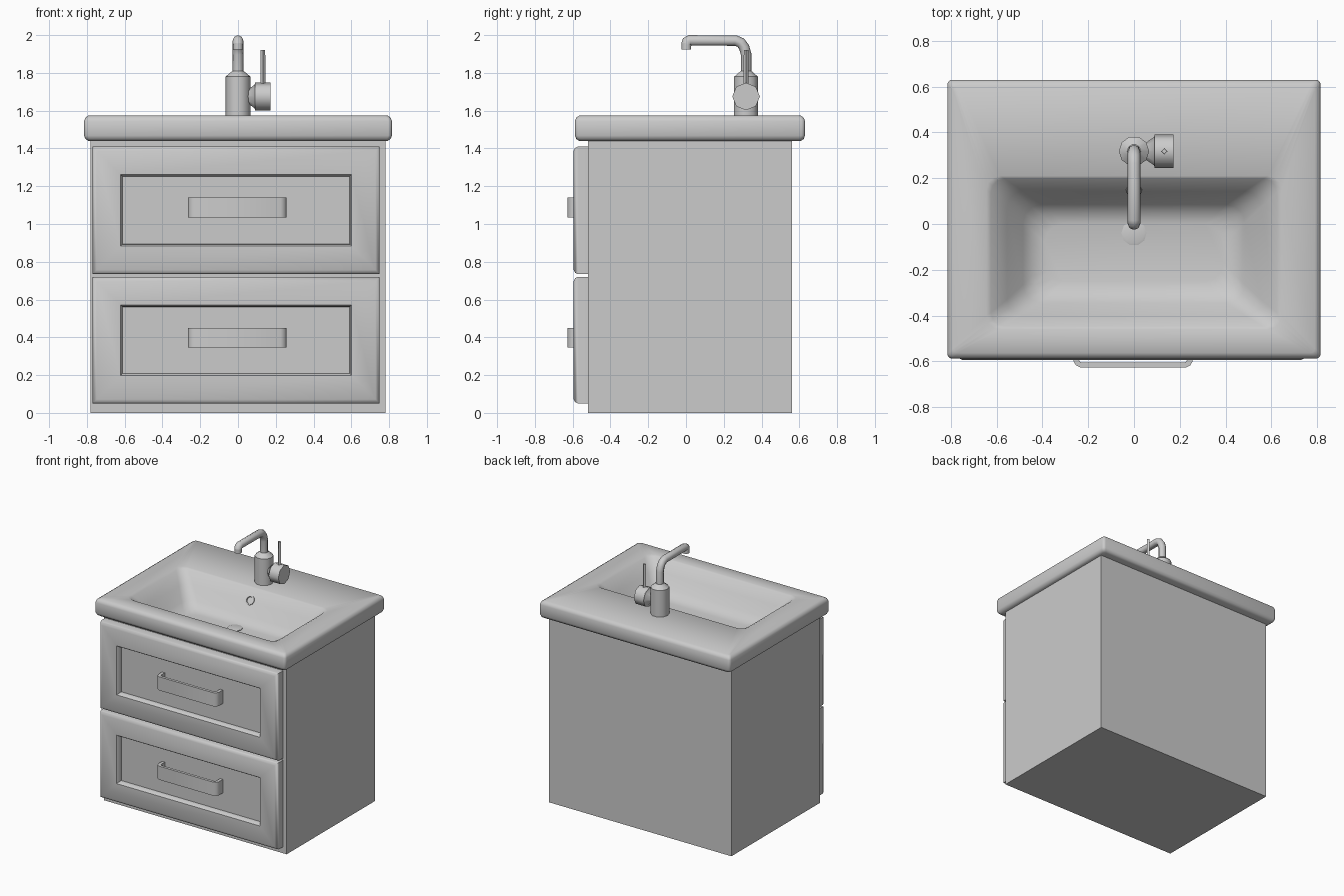
import bpy, bmesh, math
from mathutils import Matrix, Vector

if "Cube" in bpy.data.objects:
    bpy.data.objects.remove(bpy.data.objects["Cube"], do_unlink=True)

GREY = (0.6, 0.6, 0.6, 1)
mat = bpy.data.materials.new("plain grey")
mat.use_nodes = True
mat.diffuse_color = GREY
mat.node_tree.nodes["Principled BSDF"].inputs["Base Color"].default_value = GREY


def finish(obj, angle=50):
    """Give the object its material and smooth shading with sharp edges."""
    obj.data.materials.clear()
    obj.data.materials.append(mat)
    bpy.ops.object.select_all(action="DESELECT")
    obj.select_set(True)
    bpy.context.view_layer.objects.active = obj
    bpy.ops.object.shade_smooth_by_angle(angle=math.radians(angle))
    return obj


def mesh_object(name, bm, angle=50):
    mesh = bpy.data.meshes.new(name)
    bm.to_mesh(mesh)
    bm.free()
    obj = bpy.data.objects.new(name, mesh)
    bpy.context.collection.objects.link(obj)
    return finish(obj, angle)


def rectangle(x0, x1, y0, y1, z, radius=0, steps=3):
    """Counter-clockwise rectangle, with rounded corners if radius is set."""
    if not radius:
        return [Vector(p) for p in ((x1, y1, z), (x0, y1, z), (x0, y0, z), (x1, y0, z))]
    corners = ((x1 - radius, y1 - radius), (x0 + radius, y1 - radius),
               (x0 + radius, y0 + radius), (x1 - radius, y0 + radius))
    points = []
    for k, (cx, cy) in enumerate(corners):
        for i in range(steps + 1):
            a = math.pi / 2 * (k + i / steps)
            points.append(Vector((cx + radius * math.cos(a), cy + radius * math.sin(a), z)))
    return points


def circle(radius, z, sides):
    return [Vector((radius * math.cos(math.tau * i / sides),
                    radius * math.sin(math.tau * i / sides), z)) for i in range(sides)]


def loft(name, rings, matrix=Matrix(), cap_start=False, angle=50):
    """Skin a list of rings and close the last one."""
    bm = bmesh.new()
    rows = [[bm.verts.new(matrix @ p) for p in ring] for ring in rings]
    n = len(rows[0])
    for a, b in zip(rows, rows[1:]):
        for i in range(n):
            j = (i + 1) % n
            bm.faces.new((a[i], a[j], b[j], b[i]))
    bm.faces.new(rows[-1])
    if cap_start:
        bm.faces.new(rows[0][::-1])
    return mesh_object(name, bm, angle)


def lathe(name, profile, sides, matrix, angle=50):
    return loft(name, [circle(r, z, sides) for r, z in profile], matrix, True, angle)


def tube(name, path, radius):
    curve = bpy.data.curves.new(name, "CURVE")
    curve.dimensions = "3D"
    curve.bevel_depth = radius
    curve.bevel_resolution = 2
    curve.use_fill_caps = True
    spline = curve.splines.new("POLY")
    spline.points.add(len(path) - 1)
    for point, co in zip(spline.points, path):
        point.co = (*co, 1)
    obj = bpy.data.objects.new(name, curve)
    bpy.context.collection.objects.link(obj)
    bpy.ops.object.select_all(action="DESELECT")
    obj.select_set(True)
    bpy.context.view_layer.objects.active = obj
    bpy.ops.object.convert(target="MESH")
    return finish(bpy.context.object)


FACE_FRONT = Matrix.Rotation(math.pi / 2, 4, "X")
FACE_LEFT = Matrix.Rotation(math.pi / 2, 4, "Y")

# Cabinet carcass, open at the top under the basin
bm = bmesh.new()
bmesh.ops.create_cube(bm, size=1)
bmesh.ops.scale(bm, vec=(1.56, 1.08, 1.44), verts=bm.verts)
bmesh.ops.translate(bm, vec=(0, 0.02, 0.72), verts=bm.verts)
bmesh.ops.delete(bm, geom=[f for f in bm.faces if f.normal.z > 0.5], context="FACES_ONLY")
mesh_object("cabinet", bm)

# Drawer fronts: raised frame around a recessed panel
FRAME = ((0, 0.52), (0, 0.572), (0.006, 0.586), (0.022, 0.595),
         (0.148, 0.592), (0.157, 0.58), (0.159, 0.55))
for level, z0, z1 in (("lower", 0.05, 0.72), ("upper", 0.735, 1.41)):
    loft(level + "_drawer_front",
         [rectangle(-0.77 + d, 0.75 - d, z0 + d, z1 - d, w) for d, w in FRAME], FACE_FRONT)

    # Strap handle: a bent band, swept in plan and extruded upwards
    outer = ((0.26, -0.55), (0.26, -0.6), (0.25, -0.617), (0.23, -0.627))
    inner = ((0.236, -0.55), (0.236, -0.594), (0.23, -0.603), (0.222, -0.606))
    bottom, top = (0.345, 0.45) if level == "lower" else (1.035, 1.14)
    rows = [(o, i) for o, i in zip(outer, inner)]
    rows += [((-o[0], o[1]), (-i[0], i[1])) for o, i in reversed(rows)]
    bm = bmesh.new()
    sections = [[bm.verts.new((p[0] - 0.004, p[1], z)) for p, z in
                 ((o, bottom), (o, top), (i, top), (i, bottom))] for o, i in rows]
    for a, b in zip(sections, sections[1:]):
        for k in range(4):
            m = (k + 1) % 4
            bm.faces.new((a[k], a[m], b[m], b[k]))
    bm.faces.new(sections[0])
    bm.faces.new(sections[-1][::-1])
    bmesh.ops.recalc_face_normals(bm, faces=bm.faces)
    mesh_object(level + "_drawer_handle", bm)

# Washbasin: bevelled slab that dips into a sloping bowl
SLAB = ((0.1, 1.44), (0.022, 1.44), (0.007, 1.45), (0, 1.468),
        (0, 1.545), (0.007, 1.563), (0.025, 1.575))
BOWL = ((0.645, -0.46, 0.21, 1.575, 0.06), (0.625, -0.447, 0.198, 1.566, 0.06),
        (0.555, -0.4, 0.143, 1.49, 0.07), (0.485, -0.345, 0.085, 1.405, 0.08),
        (0.445, -0.305, 0.05, 1.365, 0.08), (0.39, -0.25, 0.0, 1.352, 0.08))
rings = [rectangle(-0.815 + d, 0.815 - d, -0.588 + d, 0.63 - d, z, 0.02) for d, z in SLAB]
rings += [rectangle(-hx, hx, y0, y1, z, r) for hx, y0, y1, z, r in BOWL]
loft("washbasin", rings)

# Drain and overflow fittings
lathe("drain", ((0.055, 1.34), (0.055, 1.357), (0.045, 1.36)), 10,
      Matrix.Translation((0, -0.04, 0)))
lathe("overflow", ((0.036, -0.02), (0.036, 0.006), (0.026, 0.008), (0.024, 0)), 10,
      Matrix.Translation((0, 0.148, 1.497)) @ Matrix.Rotation(math.radians(54), 4, "X"))

# Tap
TAP_Y = 0.318
lathe("tap_body", ((0.066, 1.57), (0.066, 1.78), (0.03, 1.81)), 10,
      Matrix.Translation((0, TAP_Y, 0)), 40)
tube("tap_spout", [(0, y, z) for y, z in (
    (TAP_Y, 1.79), (TAP_Y, 1.9), (0.308, 1.935), (0.29, 1.96), (0.262, 1.971),
    (0.02, 1.972), (0.006, 1.966), (0.002, 1.95))], 0.028)
lathe("spout_tip", ((0.027, 1.925), (0.027, 1.957)), 10, Matrix.Translation((0.0, 0.002, 0)))
lathe("lever_hub", ((0.015, 0.02), (0.062, 0.088), (0.073, 0.09), (0.073, 0.172)), 8,
      Matrix.Translation((0, TAP_Y, 1.675)) @ FACE_LEFT)
lathe("lever", ((0.014, 1.72), (0.012, 1.92)), 4, Matrix.Translation((0.132, TAP_Y, 0)))
